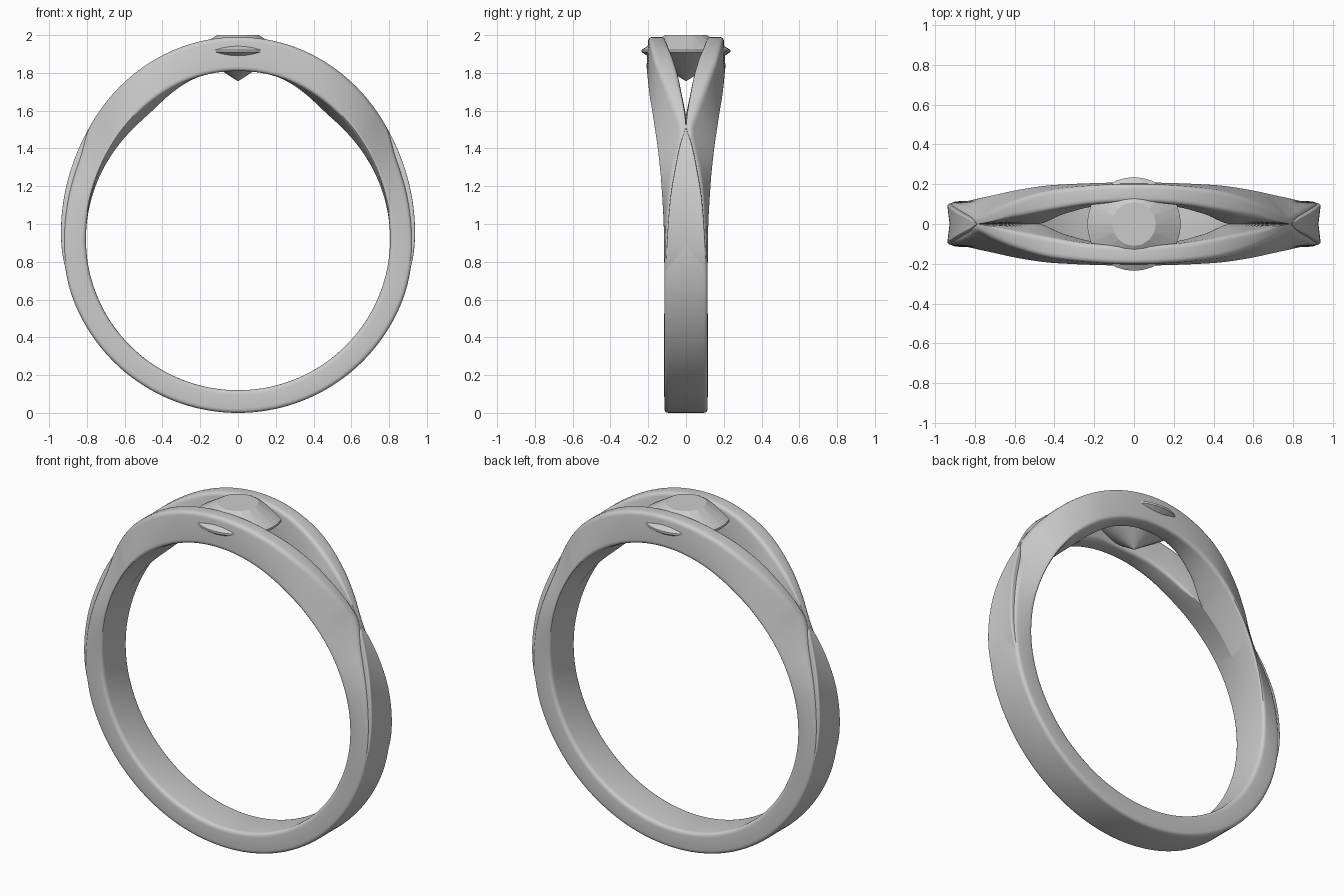
import bpy, bmesh, math
from mathutils import Vector

if "Cube" in bpy.data.objects:
    bpy.data.objects.remove(bpy.data.objects["Cube"])


def curve(t, keys):
    """Smooth interpolation of (angle from top, value) pairs."""
    n = len(keys)

    def slope(i):
        if i == 0 or i == n - 1:
            return 0.0
        a, b = keys[i - 1], keys[i + 1]
        return (b[1] - a[1]) / (b[0] - a[0])
    for i in range(n - 1):
        (a, p), (b, q) = keys[i], keys[i + 1]
        if t <= b:
            h = b - a
            s = (t - a) / h
            return ((2*s**3 - 3*s**2 + 1) * p + (s**3 - 2*s**2 + s) * h * slope(i)
                    + (3*s**2 - 2*s**3) * q + (s**3 - s**2) * h * slope(i + 1))
    return keys[-1][1]


def outer(t, y, off=0.0):
    a = math.radians(t)
    b = 1.045 if t < 90 else 0.945
    return Vector(((0.937 + off) * math.sin(a), max(y, 0), 0.945 + (b + off) * math.cos(a)))


def inner(t, y, b):
    a = math.radians(t)
    return Vector((0.805 * math.sin(a), max(y, 0), 0.92 + b * math.cos(a)))


def rounded(corners, r, steps=4):
    """Round the corners of a section; corners on the mid plane stay sharp."""
    pts = []
    for i, c in enumerate(corners):
        p, q = corners[i - 1], corners[(i + 1) % len(corners)]
        rr = min(r, c.y * 0.7)
        d1, d2 = p - c, q - c
        a = c + d1.normalized() * min(rr, d1.length * 0.42)
        b = c + d2.normalized() * min(rr, d2.length * 0.42)
        for k in range(steps + 1):
            s = k / steps
            pts.append(a * (1 - s)**2 + c * 2 * s * (1 - s) + b * s * s)
    return pts


def sweep(name, section, t0, t1, steps, r):
    """Sweep a quarter of the part and mirror it in x and y."""
    bm = bmesh.new()
    rings = []
    for i in range(steps + 1):
        t = t0 + (t1 - t0) * i / steps
        rings.append([bm.verts.new(p) for p in rounded(section(t), r)])
    n = len(rings[0])
    for a, b in zip(rings, rings[1:]):
        for k in range(n):
            bm.faces.new((a[k], a[(k + 1) % n], b[(k + 1) % n], b[k]))
    hidden = [f for f in bm.faces if all(v.co.y < 1e-4 for v in f.verts)]
    bmesh.ops.delete(bm, geom=hidden, context='FACES')
    bmesh.ops.remove_doubles(bm, verts=bm.verts, dist=1e-5)
    bmesh.ops.recalc_face_normals(bm, faces=bm.faces)
    # the outermost face must point away from the ring centre
    f = max(bm.faces, key=lambda g: (g.calc_center_median() - Vector((0, 0, 0.94))).length)
    if f.normal.dot(f.calc_center_median() - Vector((0, 0, 0.94))) < 0:
        bmesh.ops.reverse_faces(bm, faces=bm.faces)
    ob = finish(name, bm)
    m = ob.modifiers.new("mirror", 'MIRROR')
    m.use_axis = (True, True, False)
    m.merge_threshold = 0.0005
    bpy.context.view_layer.objects.active = ob
    ob.select_set(True)
    bpy.ops.object.shade_smooth_by_angle(angle=math.radians(35))
    ob.select_set(False)
    return ob


def finish(name, bm):
    me = bpy.data.meshes.new(name)
    bm.to_mesh(me)
    bm.free()
    ob = bpy.data.objects.new(name, me)
    bpy.context.collection.objects.link(ob)
    return ob


# Band: single at the bottom, split into two twisting strands at the top
OUT_IN = [(0, .11), (15, .097), (25, .073), (40, .035), (58, 0), (180, 0)]
OUT_OUT = [(0, .2), (25, .172), (40, .115), (50, .065), (58, .03), (70, .07),
           (80, .095), (95, .11), (110, .115), (180, .115)]
IN_OUT = [(0, .21), (30, .2), (45, .18), (58, .158), (70, .14), (85, .122), (105, .115), (180, .115)]
IN_IN = [(0, .11), (15, .085), (25, .05), (37, 0), (180, 0)]
IN_RISE = [(0, .89), (17, .885), (35, .82), (50, .805), (90, .8), (180, .8)]
DROP = [(0, 0), (56, 0), (66, -.025), (78, -.022), (95, -.01), (112, 0), (180, 0)]


def band_section(t):
    d = curve(t, DROP)
    return [outer(t, curve(t, OUT_IN), d), outer(t, curve(t, OUT_OUT), d),
            inner(t, curve(t, IN_OUT), .89 if t < 90 else .8),
            inner(t, curve(t, IN_IN), curve(t, IN_RISE))]


sweep("split_band", band_section, 0, 180, 150, 0.024)

# Raised, slightly hollowed shoulder panel that tapers to a point at the crossing
PANEL = [(57, .003), (62, .028), (70, .056), (80, .084), (95, .103), (115, .112)]
PANEL_OFF = [(57, 0), (95, 0), (115, -.02)]


def panel_section(t):
    e, d = curve(t, PANEL), curve(t, PANEL_OFF)
    return [outer(t, 0, d - 0.12 * e), outer(t, e, d), outer(t, e, -.06), outer(t, 0, -.06)]


sweep("shoulder_panel", panel_section, 57, 115, 60, 0.01)

# Faceted stone: table, girdle and pointed pavilion
bm = bmesh.new()
for r, z, n, turn in ((.11, 2.0, 16, 0), (.235, 1.922, 32, 0), (.235, 1.91, 32, 0), (.0, 1.755, 1, 0)):
    for i in range(n):
        a = 2 * math.pi * (i + turn) / n
        bm.verts.new((r * math.cos(a), r * math.sin(a), z))
bmesh.ops.convex_hull(bm, input=bm.verts)
bmesh.ops.dissolve_limit(bm, angle_limit=0.01, verts=bm.verts, edges=bm.edges)
bmesh.ops.recalc_face_normals(bm, faces=bm.faces)
finish("stone", bm)
